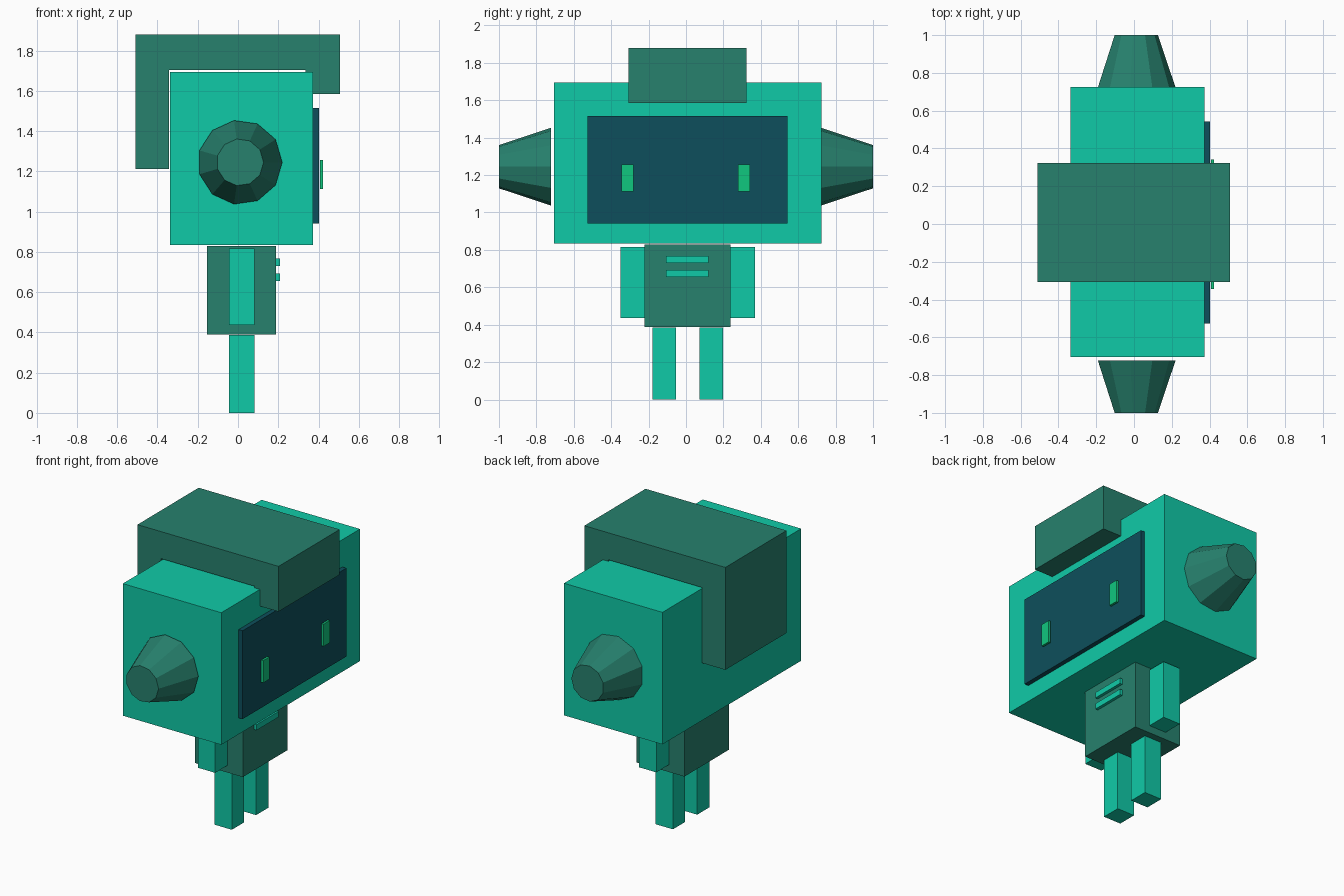
import bpy, bmesh, math
from mathutils import Matrix

if "Cube" in bpy.data.objects:
    bpy.data.objects.remove(bpy.data.objects["Cube"])


def material(name, rgb):
    m = bpy.data.materials.new(name)
    m.diffuse_color = (*rgb, 1)
    m.use_nodes = True
    m.node_tree.nodes["Principled BSDF"].inputs["Base Color"].default_value = m.diffuse_color
    return m


TEAL = material("teal", (0.005, 0.59, 0.39))
DARK = material("dark_green", (0.02, 0.22, 0.155))
NAVY = material("screen_blue", (0.004, 0.078, 0.107))
GREEN = material("eye_green", (0.005, 0.57, 0.21))


def finish(name, bm, mat):
    bmesh.ops.recalc_face_normals(bm, faces=bm.faces)
    me = bpy.data.meshes.new(name)
    bm.to_mesh(me)
    bm.free()
    me.materials.append(mat)
    ob = bpy.data.objects.new(name, me)
    bpy.context.collection.objects.link(ob)
    return ob


def box(name, x, y, z, mat):
    bm = bmesh.new()
    mid = [(a + b) / 2 for a, b in (x, y, z)]
    size = [b - a for a, b in (x, y, z)]
    bmesh.ops.create_cube(bm, size=1, matrix=Matrix.Translation(mid) @ Matrix.Diagonal((*size, 1)))
    return finish(name, bm, mat)


def extrude_xz(name, profile, y0, y1, mat):
    bm = bmesh.new()
    face = bm.faces.new([bm.verts.new((x, y0, z)) for x, z in profile])
    ext = bmesh.ops.extrude_face_region(bm, geom=[face], use_keep_orig=True)
    verts = [g for g in ext["geom"] if isinstance(g, bmesh.types.BMVert)]
    bmesh.ops.translate(bm, verts=verts, vec=(0, y1 - y0, 0))
    return finish(name, bm, mat)


def side_cone(name, y_base, y_tip, mat, sides=11, cx=0.01, cz=1.245):
    # tapered 11-sided cone along y, capped both ends
    bm = bmesh.new()
    rings = []
    for y, r in ((y_base, 0.21), (y_tip, 0.117)):
        rings.append([bm.verts.new((cx + r * math.cos(2 * math.pi * i / sides), y,
                                    cz + r * math.sin(2 * math.pi * i / sides)))
                      for i in range(sides)])
    for ring in rings:
        bm.faces.new(ring)
    a, b = rings
    for i in range(sides):
        j = (i + 1) % sides
        bm.faces.new((a[i], a[j], b[j], b[i]))
    return finish(name, bm, mat)


# Head with face screen
box("head", (-0.337, 0.373), (-0.705, 0.724), (0.833, 1.694), TEAL)
box("face_screen", (0.373, 0.402), (-0.527, 0.543), (0.94, 1.516), NAVY)

# Bent cover: over the top, short lip in front, long flap behind
cover = [(-0.51, 1.212), (-0.342, 1.212), (-0.342, 1.704), (0.335, 1.704),
         (0.335, 1.585), (0.507, 1.585), (0.507, 1.88), (-0.51, 1.88)]
extrude_xz("head_cover", cover, -0.307, 0.323, DARK)

# Torso and chest stripes
box("torso", (-0.155, 0.19), (-0.222, 0.238), (0.389, 0.83), DARK)
for i, z in enumerate((0.655, 0.731)):
    box(f"chest_stripe_{i + 1}", (0.19, 0.209), (-0.106, 0.12), (z, z + 0.037), TEAL)

# Paired parts, mirrored about the figure's own centre line
CY = 0.009
for s, side in ((-1, "left"), (1, "right")):
    def span(a, b):
        return tuple(sorted((CY + s * a, CY + s * b))) if s else (a, b)
    box(f"{side}_eye", (0.408, 0.423), span(0.269, 0.333) if s > 0 else (-0.344, -0.28),
        (1.112, 1.257), GREEN)
    box(f"{side}_arm", (-0.044, 0.081), span(0.23, 0.36), (0.437, 0.816), TEAL)
    box(f"{side}_leg", (-0.044, 0.081), span(0.062, 0.188), (0, 0.386), TEAL)
    side_cone(f"{side}_ear_cone", s * 0.722, s * 1.0, DARK)
